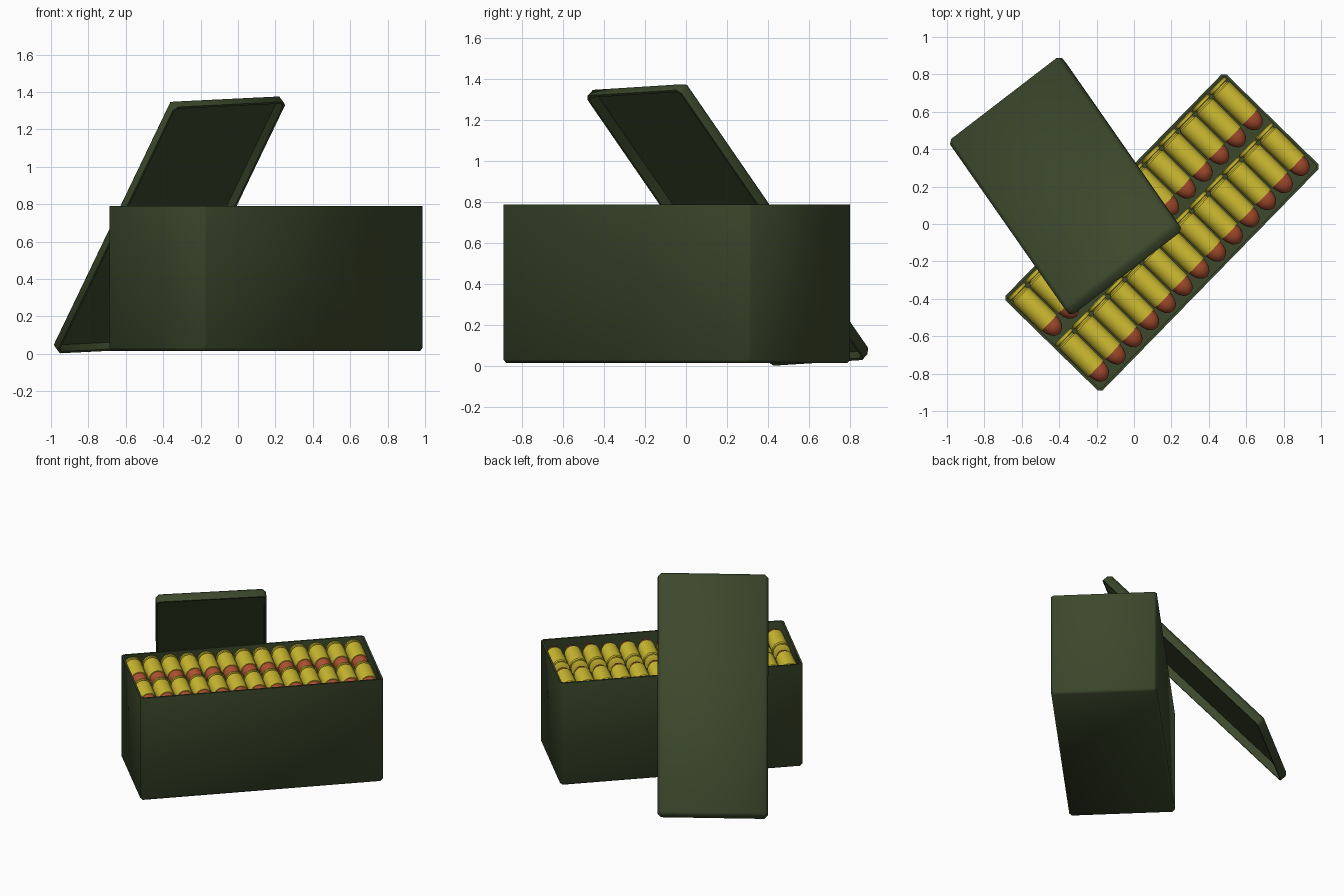
import bpy, bmesh, math
from mathutils import Matrix, Vector

if "Cube" in bpy.data.objects:
    bpy.data.objects.remove(bpy.data.objects["Cube"])


def material(name, color):
    m = bpy.data.materials.new(name)
    m.diffuse_color = (*color, 1)
    m.use_nodes = True
    m.node_tree.nodes["Principled BSDF"].inputs["Base Color"].default_value = m.diffuse_color
    return m


GREEN = material("green", (0.045, 0.065, 0.025))
BRASS = material("brass", (0.62, 0.50, 0.03))
COPPER = material("copper", (0.42, 0.08, 0.03))


def finish(name, bm, mats, matrix, angle):
    bmesh.ops.recalc_face_normals(bm, faces=bm.faces)
    me = bpy.data.meshes.new(name)
    bm.to_mesh(me)
    bm.free()
    for m in mats:
        me.materials.append(m)
    ob = bpy.data.objects.new(name, me)
    bpy.context.collection.objects.link(ob)
    ob.matrix_world = matrix
    bpy.ops.object.select_all(action='DESELECT')
    ob.select_set(True)
    bpy.context.view_layer.objects.active = ob
    bpy.ops.object.shade_smooth_by_angle(angle=math.radians(angle))
    return ob


def open_box(name, size, wall, floor, bevel, matrix):
    """Tray open towards local +z, chamfered everywhere except its rim."""
    bm = bmesh.new()
    bmesh.ops.create_cube(bm, size=1)
    bmesh.ops.scale(bm, vec=size, verts=bm.verts)
    top = max(bm.faces, key=lambda f: f.calc_center_median().z)
    edges = [e for e in bm.edges if e not in top.edges[:]]
    bmesh.ops.bevel(bm, geom=edges, offset=bevel, segments=1, affect='EDGES')
    bm.normal_update()
    top = max(bm.faces, key=lambda f: f.calc_center_median().z)
    bmesh.ops.inset_region(bm, faces=[top], thickness=wall, use_even_offset=True)
    ext = bmesh.ops.extrude_face_region(bm, geom=[top])
    verts = [g for g in ext["geom"] if isinstance(g, bmesh.types.BMVert)]
    bmesh.ops.translate(bm, vec=(0, 0, floor - size[2]), verts=verts)
    if top.is_valid:
        bmesh.ops.delete(bm, geom=[top], context='FACES_ONLY')
    return finish(name, bm, [GREEN], matrix, 50)


# Box body, turned about z
box_m = Matrix.Translation((0.15, -0.045, 0.4025)) @ Matrix.Rotation(math.radians(45.7), 4, 'Z')
open_box("box_body", (1.69, 0.725, 0.775), 0.013, 0.02, 0.018, box_m)

# Lid leaning against the back of the box, open side facing down and forward
u = Vector((0.629, -0.902, 1.31)).normalized()
v = Vector((0.6, 0.46, 0.03))
v = (v - u * v.dot(u)).normalized()
n = u.cross(v)
lid_m = Matrix((u, -v, -n)).transposed().to_4x4()
lid_m.translation = (-0.372, 0.21, 0.697)
open_box("lid", (1.72, 0.757, 0.068), 0.013, 0.014, 0.024, lid_m)

# Cartridge profile: (distance from base, radius)
CASE = [(0, 0), (0, 0.056), (0.004, 0.061), (0.020, 0.061), (0.023, 0.051),
        (0.032, 0.051), (0.040, 0.062), (0.252, 0.060), (0.252, 0.055)]
BULLET = [(0.252, 0.055), (0.28, 0.052), (0.305, 0.042), (0.322, 0.027), (0.332, 0)]
SIDES = 16


def lathe(bm, profile, origin, mat):
    rings = []
    for d, r in profile:
        if r == 0:
            rings.append([bm.verts.new(origin + Vector((0, -d, 0)))] * SIDES)
        else:
            rings.append([bm.verts.new(origin + Vector((r * math.cos(a), -d, r * math.sin(a))))
                          for a in (2 * math.pi * i / SIDES for i in range(SIDES))])
    for a, b in zip(rings, rings[1:]):
        for i in range(SIDES):
            j = (i + 1) % SIDES
            face = list(dict.fromkeys((a[i], a[j], b[j], b[i])))
            bm.faces.new(face).material_index = mat


# Two rows of thirteen cartridges, noses to the front
for row, y in (("back", 0.345), ("front", -0.005)):
    bm = bmesh.new()
    for i in range(13):
        origin = Vector(((i - 6) * 0.128, y, 0.312))
        lathe(bm, CASE, origin, 0)
        lathe(bm, BULLET, origin, 1)
    finish(row + "_cartridge_row", bm, [BRASS, COPPER], box_m, 40)
